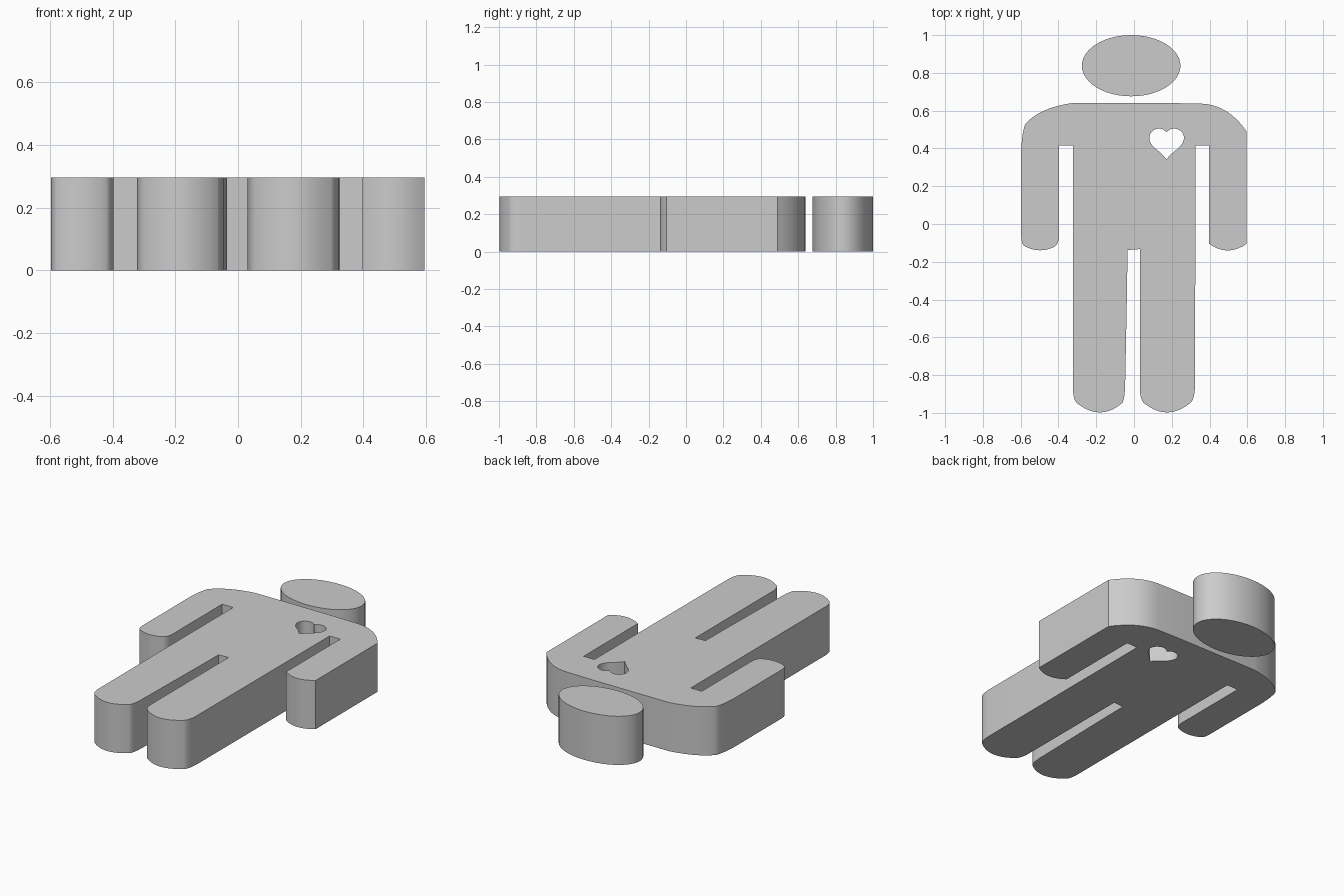
import bpy
import math

HEIGHT = 0.296

cube = bpy.data.objects.get("Cube")
if cube:
    bpy.data.objects.remove(cube, do_unlink=True)

grey = bpy.data.materials.new("plain grey")
grey.use_nodes = True
COLOUR = (0.6, 0.6, 0.6, 1)
grey.diffuse_color = COLOUR
grey.node_tree.nodes["Principled BSDF"].inputs["Base Color"].default_value = COLOUR


def trace(path, steps=10):
    """Pairs are corners; quadruples are a bend point and the end of a curve."""
    points = []
    for item in path:
        if len(item) == 2:
            points.append(item)
            continue
        (ax, ay), (bx, by, cx, cy) = points[-1], item
        for i in range(1, steps + 1):
            t = i / steps
            u = 1 - t
            points.append((u * u * ax + 2 * u * t * bx + t * t * cx,
                           u * u * ay + 2 * u * t * by + t * t * cy))
    return points


def slab(name, outlines):
    """Extrude closed outlines; an inner outline becomes a hole."""
    curve = bpy.data.curves.new(name + "_profile", "CURVE")
    curve.dimensions = "2D"
    curve.fill_mode = "BOTH"
    curve.extrude = HEIGHT / 2
    for points in outlines:
        spline = curve.splines.new("POLY")
        spline.points.add(len(points) - 1)
        for p, (x, y) in zip(spline.points, points):
            p.co = (x, y, 0, 1)
        spline.use_cyclic_u = True
    obj = bpy.data.objects.new(name, curve)
    obj.location.z = HEIGHT / 2
    bpy.context.collection.objects.link(obj)
    bpy.ops.object.select_all(action="DESELECT")
    obj.select_set(True)
    bpy.context.view_layer.objects.active = obj
    bpy.ops.object.convert(target="MESH")
    obj = bpy.context.object
    obj.name = name
    obj.data.materials.clear()
    obj.data.materials.append(grey)
    # Weld the caps to the walls and make the normals consistent
    bpy.ops.object.mode_set(mode="EDIT")
    bpy.ops.mesh.select_all(action="SELECT")
    bpy.ops.mesh.remove_doubles(threshold=0.0002)
    bpy.ops.mesh.normals_make_consistent(inside=False)
    bpy.ops.object.mode_set(mode="OBJECT")
    bpy.ops.object.shade_smooth_by_angle(angle=math.radians(30))


# Body outline, running from the right shoulder around to the left one
body = trace([
    (-0.33, 0.64), (-0.5, 0.615, -0.575, 0.53), (-0.592, 0.49, -0.597, 0.39),
    # right arm
    (-0.597, -0.06), (-0.597, -0.105, -0.58, -0.117), (-0.5, -0.16, -0.42, -0.12),
    (-0.398, -0.105, -0.397, -0.06), (-0.397, 0.415), (-0.323, 0.415),
    # right leg
    (-0.323, -0.88), (-0.32, -0.935, -0.3, -0.95), (-0.18, -1.045, -0.065, -0.95),
    (-0.05, -0.935, -0.047, -0.86), (-0.036, -0.3), (-0.035, -0.138), (0.031, -0.133),
    # left leg
    (0.031, -0.88), (0.035, -0.935, 0.055, -0.95), (0.175, -1.045, 0.295, -0.95),
    (0.32, -0.935, 0.323, -0.86), (0.326, 0.415),
    # left arm and shoulder
    (0.398, 0.415), (0.398, -0.105), (0.497, -0.175, 0.596, -0.105),
    (0.596, 0.49), (0.5, 0.63, 0.36, 0.637), (0.21, 0.64),
])

# Heart-shaped hole in the chest
heart = trace([
    (0.172, 0.485), (0.152, 0.508, 0.127, 0.505), (0.085, 0.498, 0.081, 0.455),
    (0.085, 0.422, 0.115, 0.398), (0.145, 0.375, 0.172, 0.343),
    (0.2, 0.375, 0.23, 0.398), (0.26, 0.422, 0.265, 0.455),
    (0.261, 0.498, 0.217, 0.505), (0.192, 0.508, 0.172, 0.485),
])[:-1]
slab("body", [body, heart])

# Oval head
turns = [math.tau * i / 48 for i in range(48)]
slab("head", [[(-0.015 + 0.261 * math.cos(a), 0.838 + 0.162 * math.sin(a)) for a in turns]])
